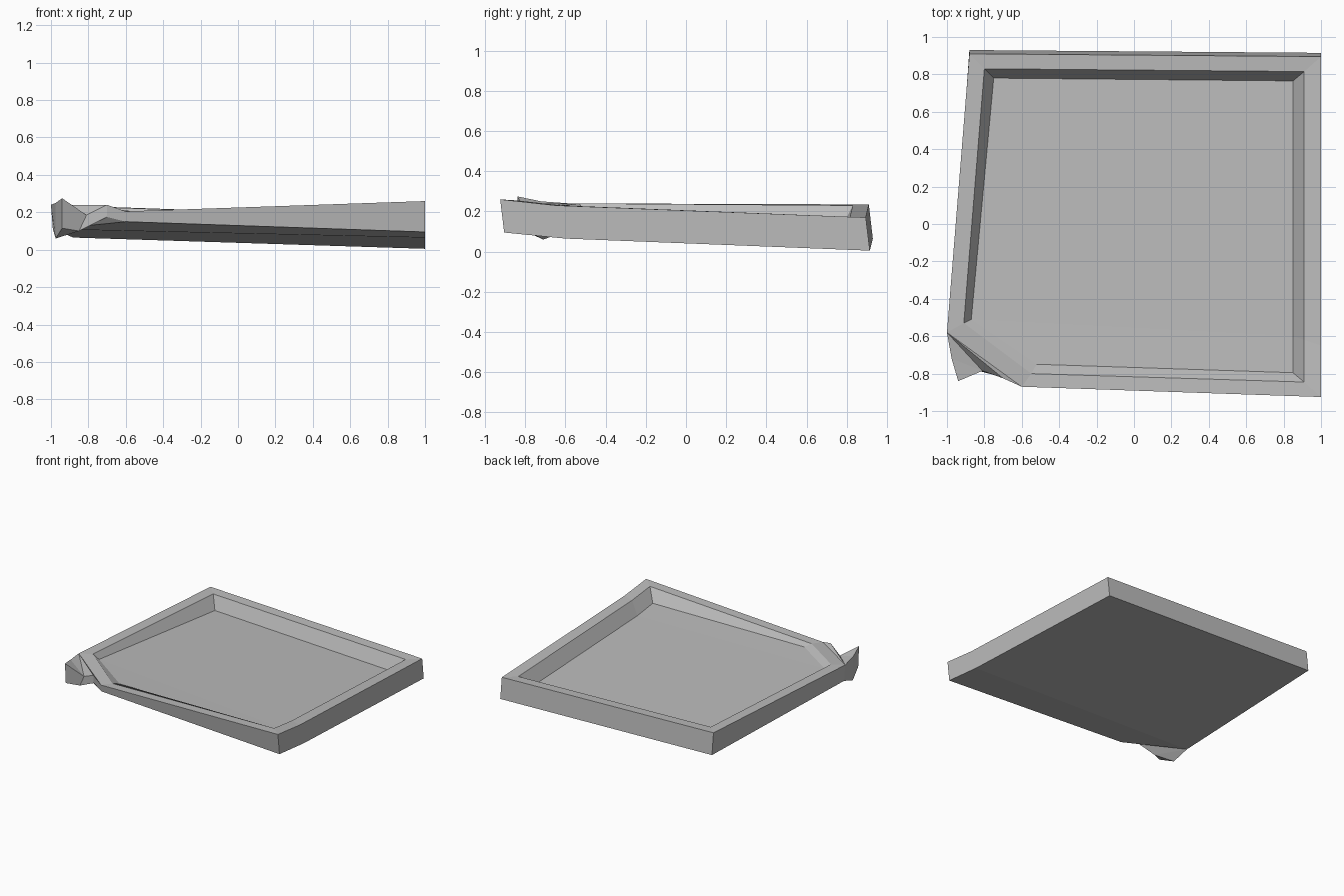
import bpy
import bmesh

default_cube = bpy.data.objects.get("Cube")
if default_cube:
    bpy.data.objects.remove(default_cube, do_unlink=True)


def make_material(name, colour):
    material = bpy.data.materials.new(name)
    material.use_nodes = True
    material.diffuse_color = colour
    shader = material.node_tree.nodes["Principled BSDF"]
    shader.inputs["Base Color"].default_value = colour
    shader.inputs["Roughness"].default_value = 0.8
    return material


def add_ring(mesh, points):
    return [mesh.verts.new(point) for point in points]


def bridge(mesh, lower, upper, closed=True):
    """Join two rings of equal length with a band of quads."""
    count = len(lower)
    for i in range(count if closed else count - 1):
        j = (i + 1) % count
        mesh.faces.new((lower[i], lower[j], upper[j], upper[i]))


def finish(mesh, name, material):
    bmesh.ops.recalc_face_normals(mesh, faces=mesh.faces[:])
    data = bpy.data.meshes.new(name)
    mesh.to_mesh(data)
    mesh.free()
    data.materials.append(material)
    part = bpy.data.objects.new(name, data)
    bpy.context.collection.objects.link(part)
    return part


grey = make_material("plain grey", (0.5, 0.5, 0.5, 1.0))

# Tray rings, clockwise from the back left corner of the plan; the front
# edge bends upward along a crease joining the third and sixth points
outer_bottom = [(-.88, .93, .065), (1, .915, .005), (1, -.6, .065),
                (1, -.905, .095), (-.6, -.86, .15), (-.99, -.58, .11)]
outer_top = [(-.88, .91, .235), (1, .895, .17), (1, -.65, .23),
             (1, -.925, .26), (-.6, -.87, .205), (-1, -.58, .24)]
inner_top = [(-.8, .83, .23), (.91, .815, .17), (.91, -.62, .23),
             (.91, -.845, .255), (-.55, -.8, .205), (-.91, -.53, .24)]
floor_edge = [(-.75, .78, .13), (.85, .765, .07), (.85, -.6, .13),
              (.85, -.795, .155), (-.52, -.75, .19), (-.87, -.51, .2)]

tray = bmesh.new()
rings = [add_ring(tray, ring)
         for ring in (outer_bottom, outer_top, inner_top, floor_edge)]
for lower, upper in zip(rings, rings[1:]):
    bridge(tray, lower, upper)

# Underside and floor, each split along the crease
for ring in (rings[0], rings[-1]):
    back_left, back_right, crease, front_right, front_cut, left_cut = ring
    tray.faces.new((back_left, back_right, crease, left_cut))
    tray.faces.new((crease, front_right, front_cut, left_cut))
finish(tray, "tray", grey)

# Crumpled lip projecting from the cut corner
lip_top = [(-.6, -.87, .205), (-.7, -.825, .24), (-.81, -.785, .185),
           (-.94, -.84, .275), (-.975, -.72, .25), (-1, -.58, .24)]
lip_bottom = [(-.6, -.86, .15), (-.7, -.82, .175), (-.85, -.78, .1),
              (-.94, -.83, .115), (-.975, -.71, .06), (-.99, -.58, .11)]

lip = bmesh.new()
top = add_ring(lip, lip_top)
bottom = add_ring(lip, lip_bottom)
bridge(lip, bottom, top)
caps = [lip.faces.new(top), lip.faces.new(bottom)]
bmesh.ops.triangulate(lip, faces=caps)
finish(lip, "crumpled_lip", grey)
